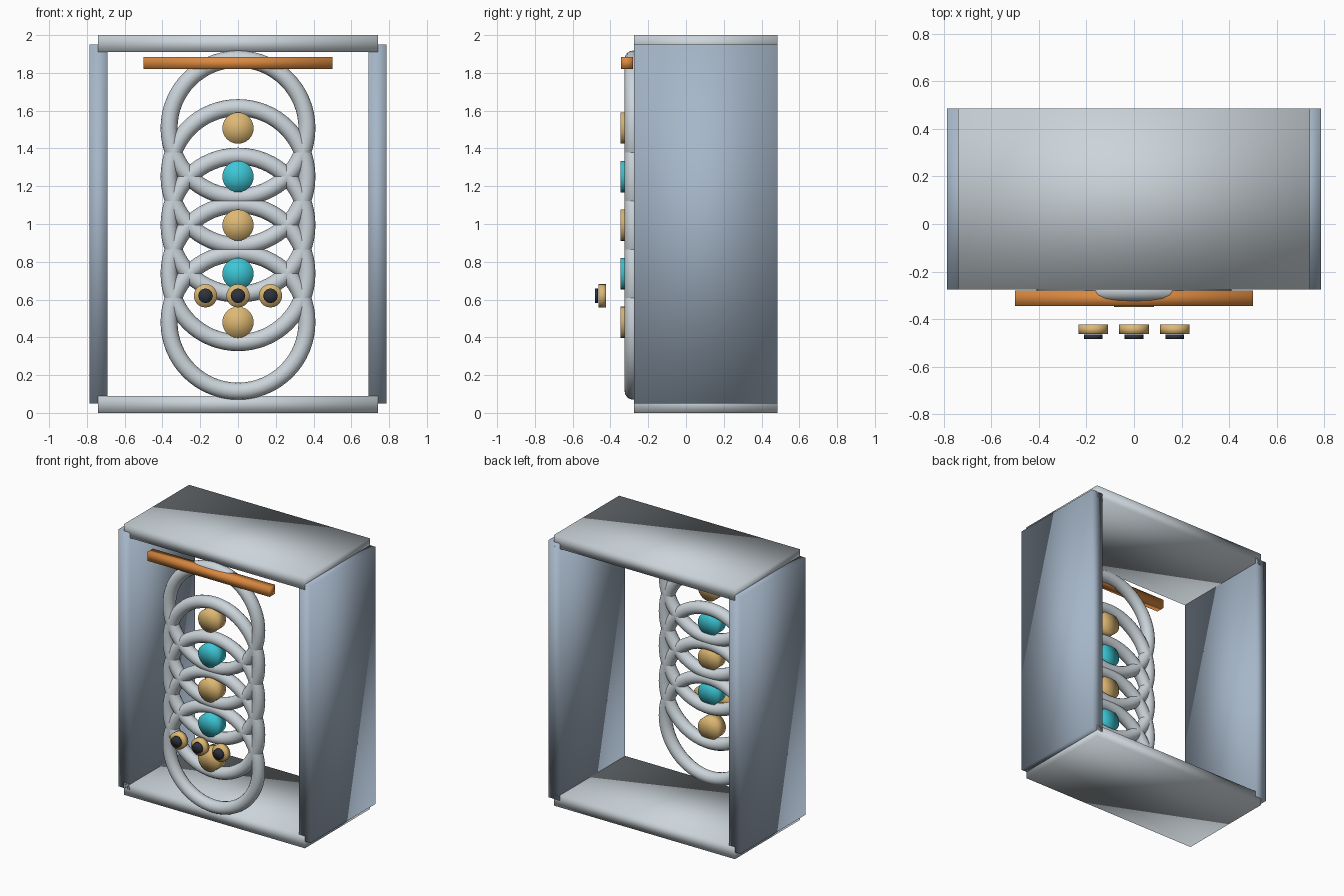
import bpy
import math

cube = bpy.data.objects.get("Cube")
if cube:
    bpy.data.objects.remove(cube, do_unlink=True)


def material(name, rgb):
    mat = bpy.data.materials.new(name)
    mat.use_nodes = True
    mat.diffuse_color = (*rgb, 1)
    mat.node_tree.nodes["Principled BSDF"].inputs["Base Color"].default_value = (*rgb, 1)
    return mat


silver = material("pale silver", (0.60, 0.66, 0.70))
steel = material("blue steel", (0.38, 0.47, 0.58))
brass = material("brass", (0.73, 0.48, 0.17))
teal = material("teal", (0.045, 0.57, 0.67))
orange = material("orange", (0.71, 0.25, 0.05))
dark = material("dark slate", (0.027, 0.033, 0.045))


def finish(name, mat):
    obj = bpy.context.object
    obj.name = name
    obj.data.materials.append(mat)
    bpy.ops.object.shade_smooth()
    return obj


def box(name, mat, x, y, z):
    """Softly shaded box from (min, max) pairs."""
    pairs = (x, y, z)
    bpy.ops.mesh.primitive_cube_add(size=1, location=[(a + b) / 2 for a, b in pairs])
    obj = finish(name, mat)
    sizes = [b - a for a, b in pairs]
    for v in obj.data.vertices:
        v.co = [c * s for c, s in zip(v.co, sizes)]


def disc(name, mat, radius, x, z, front, back, sides):
    """Cylinder lying along y."""
    bpy.ops.mesh.primitive_cylinder_add(
        vertices=sides, radius=radius, depth=back - front, end_fill_type='TRIFAN',
        location=(x, (front + back) / 2, z), rotation=(math.pi / 2, 0, 0))
    finish(name, mat)


# Open frame of four panels
depth = (-0.275, 0.485)
box("top_panel", silver, (-0.74, 0.74), depth, (1.91, 2.0))
box("bottom_panel", silver, (-0.74, 0.74), depth, (0, 0.09))
for side, name in ((1, "left_panel"), (-1, "right_panel")):
    box(name, steel, sorted((side * 0.69, side * 0.785)), depth, (0.05, 1.95))

# Chain of overlapping rings, each with a hub
for i in range(5):
    z = 0.48 + i * 0.257
    bpy.ops.mesh.primitive_torus_add(
        major_radius=0.365, minor_radius=0.045, major_segments=64, minor_segments=16,
        location=(0, -0.28, z), rotation=(math.pi / 2, 0, 0))
    finish(f"ring_{i + 1}", silver)
    disc(f"hub_{i + 1}", teal if i % 2 else brass, 0.083, 0, z, -0.348, -0.258, 24)

# Crossbar
box("crossbar", orange, (-0.5, 0.5), (-0.345, -0.28), (1.82, 1.885))

# Row of control knobs
for i in (-1, 0, 1):
    disc(f"knob_{i + 2}", brass, 0.062, i * 0.172, 0.62, -0.463, -0.423, 20)
    disc(f"knob_cap_{i + 2}", dark, 0.039, i * 0.172, 0.62, -0.483, -0.465, 12)
